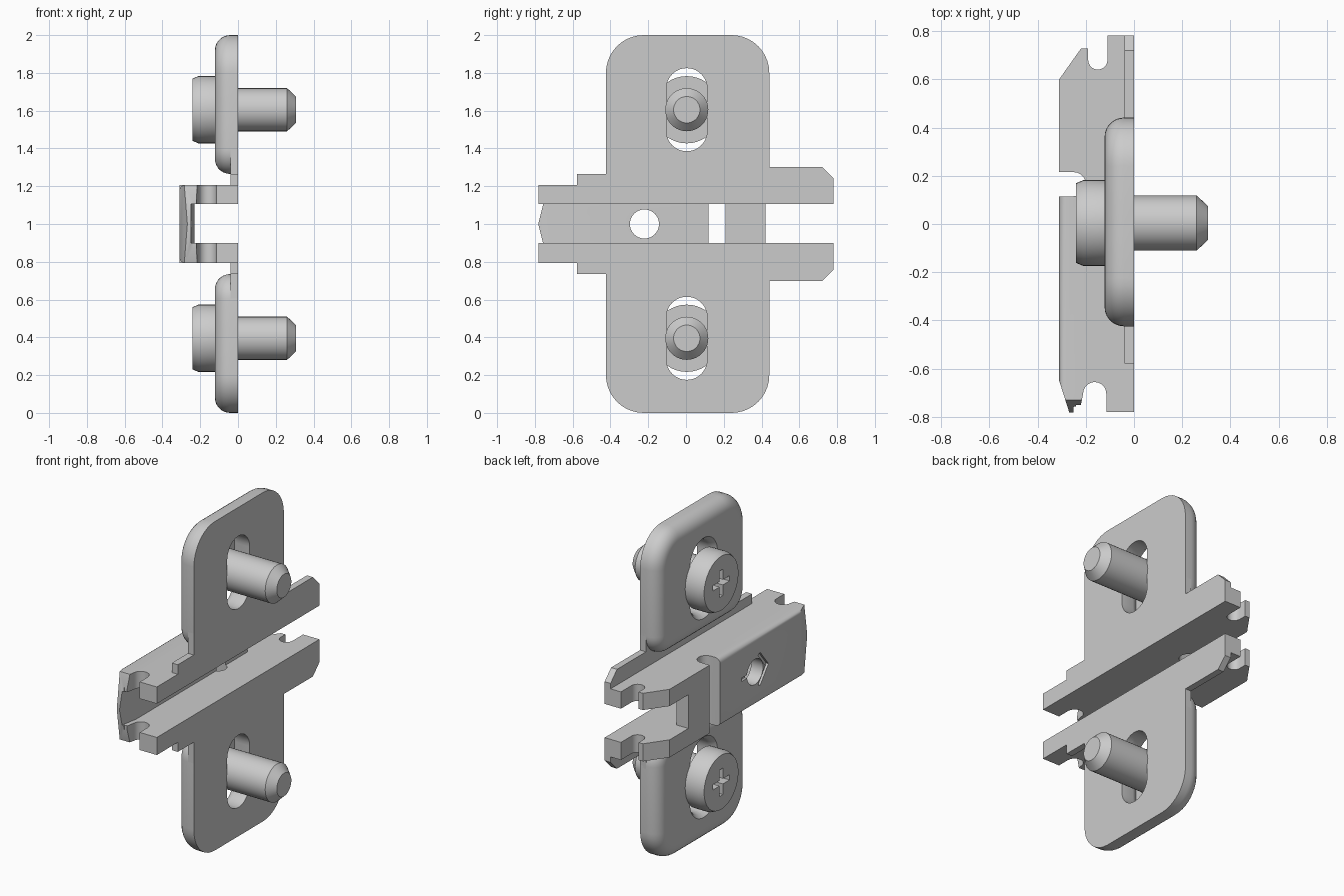
import bpy, bmesh
from math import sin, cos, pi, radians

if "Cube" in bpy.data.objects:
    bpy.data.objects.remove(bpy.data.objects["Cube"])


def loft(name, rings, bevel_test=None, bevel=0.03):
    """Skin a stack of equal-length point rings and cap both ends."""
    bm = bmesh.new()
    vs = [[bm.verts.new(p) for p in r] for r in rings]
    n = len(vs[0])
    for a, b in zip(vs, vs[1:]):
        for i in range(n):
            j = (i + 1) % n
            bm.faces.new((a[i], a[j], b[j], b[i]))
    bm.faces.new(vs[0])
    bm.faces.new(vs[-1])
    bmesh.ops.recalc_face_normals(bm, faces=bm.faces)
    if bevel_test:
        edges = [e for e in bm.edges if bevel_test(e)]
        bmesh.ops.bevel(bm, geom=edges, offset=bevel, segments=4, profile=0.5, affect='EDGES')
    me = bpy.data.meshes.new(name)
    bm.to_mesh(me)
    bm.free()
    ob = bpy.data.objects.new(name, me)
    bpy.context.collection.objects.link(ob)
    return ob


def prism_x(name, pts, x0, x1):
    return loft(name, [[(x, y, z) for y, z in pts] for x in (x0, x1)])


def rect(y0, y1, z0, z1):
    return [(y0, z0), (y1, z0), (y1, z1), (y0, z1)]


def rounded(y0, y1, z0, z1, r_in, r_out, n=10):
    """Rounded rectangle, r_in at the z0 end and r_out at the z1 end."""
    out = []
    for cy, cz, r, a0 in ((y1 - r_in, z0 + r_in, r_in, -90), (y1 - r_out, z1 - r_out, r_out, 0),
                          (y0 + r_out, z1 - r_out, r_out, 90), (y0 + r_in, z0 + r_in, r_in, 180)):
        for i in range(n + 1):
            a = radians(a0 + 90 * i / n)
            out.append((cy + r * cos(a), cz + r * sin(a)))
    return out


def circle(cy, cz, r, n=40):
    return [(cy + r * cos(2 * pi * i / n), cz + r * sin(2 * pi * i / n)) for i in range(n)]


def arc(cx, cy, r, a0, a1, n=10):
    return [(cx + r * cos(radians(a0 + (a1 - a0) * i / n)),
             cy + r * sin(radians(a0 + (a1 - a0) * i / n))) for i in range(n + 1)]


def flip(pts, s):
    """Mirror (y, z) points about z = 1 for the lower half."""
    return [(y, 1 + s * (z - 1)) for y, z in pts]


def activate(ob):
    bpy.ops.object.select_all(action='DESELECT')
    ob.select_set(True)
    bpy.context.view_layer.objects.active = ob


def cut(ob, *cutters):
    activate(ob)
    for c in cutters:
        m = ob.modifiers.new("cut", 'BOOLEAN')
        m.operation, m.solver, m.object = 'DIFFERENCE', 'EXACT', c
        bpy.ops.object.modifier_apply(modifier=m.name)
    for c in cutters:
        bpy.data.objects.remove(c)


def smooth(ob):
    activate(ob)
    bpy.ops.object.shade_smooth_by_angle(angle=radians(30))


SY, SZ = 0.004, 1.605   # screw centre in the upper half

for s, side in ((1, "upper"), (-1, "lower")):
    # slot cutter, flared towards the outer face
    def slot_cutter():
        rings = []
        for x, r in ((0.1, 0.108), (-0.08, 0.108), (-0.10, 0.114), (-0.125, 0.135)):
            g = r - 0.108
            p = flip(rounded(SY - r, SY + r, 1.385 - g, 1.825 + g, r - .0005, r - .0005), s)
            rings.append([(x, y, z) for y, z in p])
        return loft("slot_cutter", rings)

    # pillow-shaped wing plate
    R, rings = 0.08, []
    for x, d in [(0, 0)] + [(-0.042 - R * sin(pi / 2 * i / 7), R * (1 - cos(pi / 2 * i / 7))) for i in range(8)]:
        p = flip(rounded(-0.424 + d, 0.441 - d, 1.265 + d, 2 - d, 0.13 - d, 0.2 - d), s)
        rings.append([(x, y, z) for y, z in p])
    wing = loft(side + "_wing", rings)
    cut(wing, slot_cutter())
    smooth(wing)

    # thin flange joining wing and channel
    outline = [(-0.578, 1.15), (-0.578, 1.265), (-0.424, 1.265), (-0.424, 1.41), (0.441, 1.41),
               (0.441, 1.302), (0.72, 1.302), (0.782, 1.24), (0.782, 1.15)]
    flange = prism_x(side + "_flange", flip(outline, s), -0.04, 0)
    cut(flange, slot_cutter())
    smooth(flange)

    # screw with chamfered head and tip, cross recess
    prof = [(-0.24, 0.165), (-0.21, 0.178), (-0.118, 0.178), (-0.118, 0.114), (0.26, 0.114), (0.307, 0.07)]
    screw = loft(side + "_screw",
                 [[(x, y, z) for y, z in flip(circle(SY, SZ, r), s)] for x, r in prof])
    arms = [flip(rect(SY - a, SY + a, SZ - b, SZ + b), s) for a, b in ((0.016, 0.08), (0.08, 0.016))]
    cut(screw, *[prism_x("arm_cutter", a, -0.3, -0.17) for a in arms])
    smooth(screw)

# central channel: side profile in (x, y), extruded along z
profile = ([(0, -0.78), (-0.115, -0.78)] + arc(-0.163, -0.703, 0.048, 0, 180)
           + [(-0.22, -0.75), (-0.24, -0.75), (-0.24, -0.782), (-0.268, -0.782), (-0.31, -0.65), (-0.31, 0.115)]
           + arc(-0.25, 0.165, 0.05, -90, 90)
           + [(-0.31, 0.215), (-0.31, 0.6), (-0.22, 0.727), (-0.19, 0.727)]
           + arc(-0.15, 0.68, 0.04, 180, 360) + [(-0.11, 0.782), (0, 0.782)])


def long_edge(e):
    a, b = e.verts
    return abs(a.co.x + 0.31) < 1e-4 and abs(b.co.x + 0.31) < 1e-4 and abs(a.co.y - b.co.y) > 0.7


channel = loft("channel", [[(x, y, z) for x, y in profile] for z in (0.793, 1.207)], long_edge)
tip = [(-0.9, 1.0), (-0.782, 1.0), (-0.727, 1.22), (-0.9, 1.22)]
inner = [(0.1, -0.9), (-0.25, -0.9), (-0.25, -0.76), (-0.23, -0.65), (-0.23, 0.9), (0.1, 0.9)]
HY = -0.22
chevron = [(HY - 0.05, 1.10), (HY - 0.13, 1.0), (HY - 0.05, 0.90),
           (HY - 0.03, 0.91), (HY - 0.10, 1.0), (HY - 0.03, 1.09)]
cut(channel,
    loft("groove_cutter", [[(x, y, z) for x, y in inner] for z in (0.9, 1.105)]),
    prism_x("open_end_cutter", rect(0.42, 0.95, 0.9, 1.105), -0.5, 0.1),
    prism_x("tip_cutter_a", tip, -0.4, -0.163),
    prism_x("tip_cutter_b", flip(tip, -1), -0.4, -0.163),
    prism_x("hole_cutter", circle(HY, 1.0, 0.077), -0.5, -0.1),
    prism_x("mark_cutter", chevron, -0.4, -0.295),
    prism_x("slit_cutter", rect(HY, HY + 0.13, 0.99, 1.01), -0.4, -0.295))
smooth(channel)
